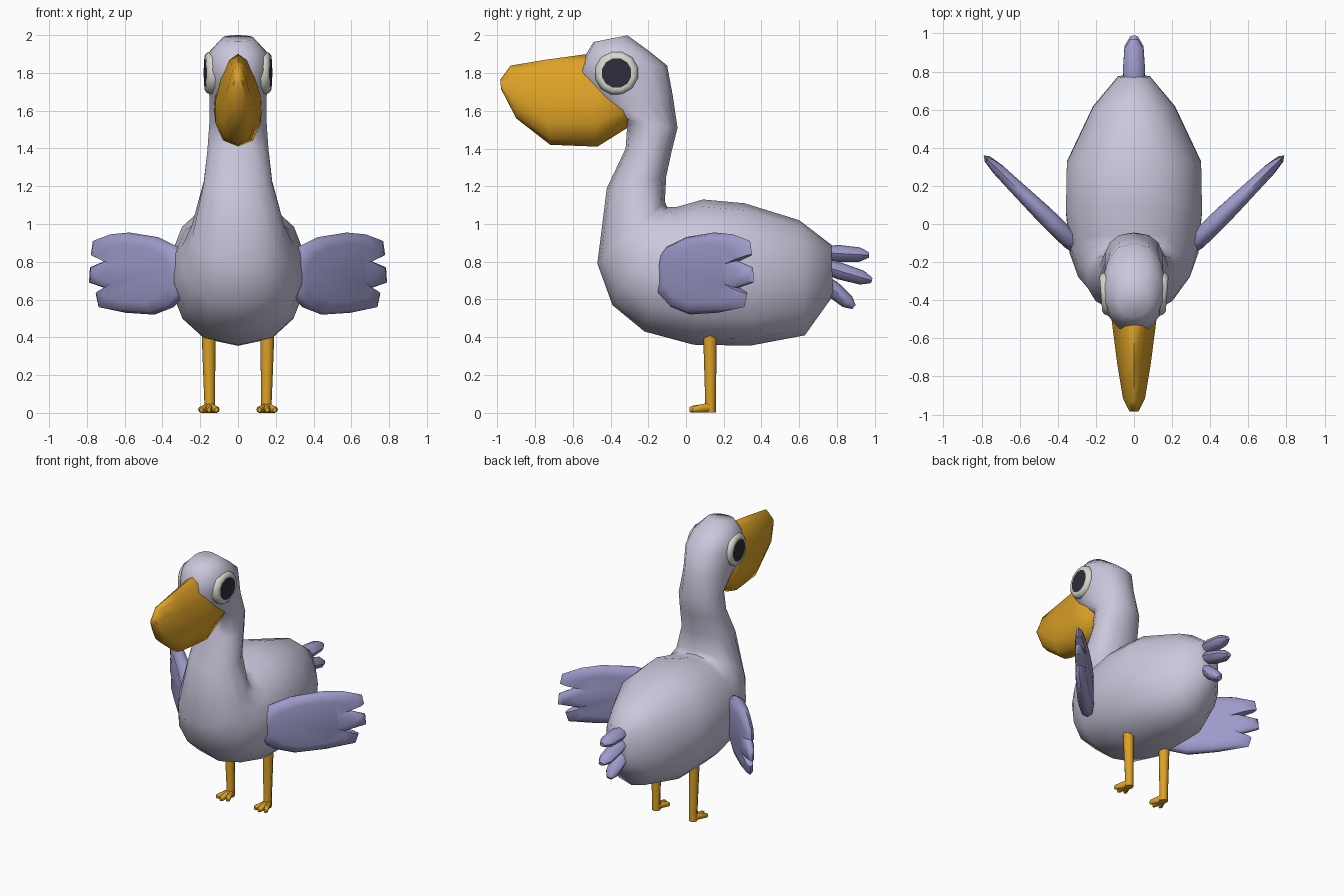
import bpy, bmesh, math
from mathutils import Vector

if "Cube" in bpy.data.objects:
    bpy.data.objects.remove(bpy.data.objects["Cube"])


def material(name, rgb):
    m = bpy.data.materials.new(name)
    m.diffuse_color = (*rgb, 1)
    m.use_nodes = True
    m.node_tree.nodes["Principled BSDF"].inputs["Base Color"].default_value = m.diffuse_color
    return m


PLUMAGE = material("pale_lilac", (0.60, 0.57, 0.72))
FEATHER = material("blue_lilac", (0.34, 0.33, 0.60))
ORANGE = material("beak_orange", (0.72, 0.36, 0.02))
WHITE = material("eye_white", (0.68, 0.68, 0.60))
DARK = material("pupil_dark", (0.026, 0.026, 0.045))


def finish(name, bm, mats, mirror=False, angle=50):
    bmesh.ops.recalc_face_normals(bm, faces=bm.faces)
    me = bpy.data.meshes.new(name)
    bm.to_mesh(me)
    bm.free()
    for m in mats:
        me.materials.append(m)
    ob = bpy.data.objects.new(name, me)
    bpy.context.collection.objects.link(ob)
    bpy.ops.object.select_all(action='DESELECT')
    ob.select_set(True)
    bpy.context.view_layer.objects.active = ob
    bpy.ops.object.shade_smooth_by_angle(angle=math.radians(angle))
    if mirror:
        ob.modifiers.new("mirror", 'MIRROR')
    return ob


def bridge(bm, rings):
    n = len(rings[0])
    for a, b in zip(rings, rings[1:]):
        for i in range(n):
            j = (i + 1) % n
            bm.faces.new((a[i], a[j], b[j], b[i]))
    bm.faces.new(rings[0])
    bm.faces.new(rings[-1])


def loft(bm, rings, sides=12, power=1.0, pear=0.0):
    """Each ring: x centre, upper (y, z), lower (y, z), half width."""
    loops = []
    for x, y1, z1, y2, z2, w in rings:
        a, b = Vector((x, y1, z1)), Vector((x, y2, z2))
        mid, half = (a + b) / 2, (a - b) / 2
        loop = []
        for i in range(sides):
            t = 2 * math.pi * i / sides
            c, s = math.cos(t), math.sin(t)
            s2 = math.copysign(abs(s) ** power, s) if abs(s) > 1e-6 else 0
            p = mid + half * c + Vector((w * s2 * (1 - pear * c), 0, 0))
            loop.append(bm.verts.new(p))
        loops.append(loop)
    bridge(bm, loops)


# body, neck and head in one continuous loft
bm = bmesh.new()
loft(bm, [
    (0, 0.77, 0.89, 0.78, 0.62, 0.085),
    (0, 0.60, 1.02, 0.63, 0.41, 0.22),
    (0, 0.31, 1.11, 0.34, 0.355, 0.36),
    (0, 0.09, 1.13, 0.04, 0.36, 0.365),
    (0, -0.05, 1.09, -0.22, 0.43, 0.345),
    (0, -0.10, 1.09, -0.39, 0.57, 0.30),
    (0, -0.112, 1.12, -0.47, 0.79, 0.25),
    (0, -0.105, 1.25, -0.42, 1.19, 0.185),
    (0, -0.075, 1.39, -0.32, 1.40, 0.165),
    (0, -0.045, 1.51, -0.31, 1.55, 0.155),
    (0, -0.07, 1.68, -0.50, 1.67, 0.155),
    (0, -0.10, 1.84, -0.57, 1.81, 0.167),
    (0, -0.20, 1.92, -0.53, 1.90, 0.155),
    (0, -0.31, 2.00, -0.49, 1.965, 0.085),
], sides=14, power=0.85)
finish("body", bm, [PLUMAGE], angle=60)

# pouched beak, wider below
bm = bmesh.new()
loft(bm, [
    (0, -0.985, 1.765, -0.98, 1.715, 0.025),
    (0, -0.93, 1.84, -0.90, 1.56, 0.058),
    (0, -0.75, 1.87, -0.72, 1.42, 0.088),
    (0, -0.53, 1.90, -0.47, 1.41, 0.118),
    (0, -0.40, 1.86, -0.31, 1.51, 0.125),
    (0, -0.33, 1.72, -0.30, 1.58, 0.08),
], sides=12, power=0.9, pear=0.3)
finish("beak", bm, [ORANGE], angle=60)

# eyes: rounded rim with a dark pupil face
bm = bmesh.new()
loops = []
for x, r in ((0.09, 0.105), (0.145, 0.117), (0.163, 0.110), (0.174, 0.095), (0.174, 0.08)):
    loop = []
    for i in range(12):
        t = 2 * math.pi * (i + 0.5) / 12
        dy = r * math.cos(t)
        loop.append(bm.verts.new((x + 0.08 * dy, -0.368 + dy, 1.80 + r * math.sin(t))))
    loops.append(loop)
bridge(bm, loops)
bm.faces.ensure_lookup_table()
bm.faces[-1].material_index = 1
finish("eyes", bm, [WHITE, DARK], mirror=True)

# wings: feathered outline, swollen in the middle and swept back
outline = [(-.16, .65), (-.16, .79), (-.10, .88), (0, .93), (.15, .955), (.25, .945),
           (.34, .91), (.35, .84), (.275, .805), (.355, .77), (.36, .69), (.275, .66),
           (.325, .63), (.31, .56), (.17, .53), (.02, .52), (-.08, .56)]
bm = bmesh.new()
normal = Vector((0.707, -0.707, 0))
loops = []
for scale, side in ((0.72, -1), (0.93, -0.7), (1, 0), (0.93, 0.7), (0.72, 1)):
    loop = []
    for y, z in outline:
        y, z = 0.10 + (y - 0.10) * scale, 0.74 + (z - 0.74) * scale
        thick = 0.048 - 0.07 * max(0, y - 0.05)
        p = Vector((0.34 + (y + 0.08) / 0.98, y, z)) + normal * thick * side
        loop.append(bm.verts.new(p))
    loops.append(loop)
bridge(bm, loops)
finish("wings", bm, [FEATHER], mirror=True, angle=60)

# tail feathers
bm = bmesh.new()
for y1, z1, y2, z2 in ((0.70, 0.85, 0.97, 0.835), (0.70, 0.785, 0.985, 0.70),
                       (0.70, 0.72, 0.89, 0.56)):
    a, b = Vector((y1, z1)), Vector((y2, z2))
    d = (b - a).normalized()
    up = Vector((-d.y, d.x))
    rings = []
    for t, h, w in ((0, 0.03, 0.045), (0.4, 0.045, 0.058), (0.82, 0.038, 0.05), (1, 0.014, 0.02)):
        p, q = a.lerp(b, t) + up * h, a.lerp(b, t) - up * h
        rings.append((0, p.x, p.y, q.x, q.y, w))
    loft(bm, rings, sides=8)
finish("tail_feathers", bm, [FEATHER])

# legs
bm = bmesh.new()
loft(bm, [
    (0.155, 0.165, 0.46, 0.09, 0.46, 0.038),
    (0.155, 0.163, 0.38, 0.092, 0.38, 0.036),
    (0.150, 0.158, 0.05, 0.102, 0.05, 0.028),
    (0.150, 0.158, 0.00, 0.098, 0.00, 0.028),
], sides=8)
finish("legs", bm, [ORANGE], mirror=True)

# three splayed toes on each foot
bm = bmesh.new()
for dx, tip in ((-0.038, 0.035), (0.002, 0.018), (0.042, 0.035)):
    loft(bm, [
        (0.152, 0.14, 0.055, 0.14, 0.0, 0.022),
        (0.152 + dx * 0.5, 0.09, 0.046, 0.09, 0.0, 0.020),
        (0.152 + dx, tip + 0.012, 0.036, tip + 0.012, 0.0, 0.017),
        (0.152 + dx, tip, 0.028, tip, 0.004, 0.010),
    ], sides=8)
finish("toes", bm, [ORANGE], mirror=True)
